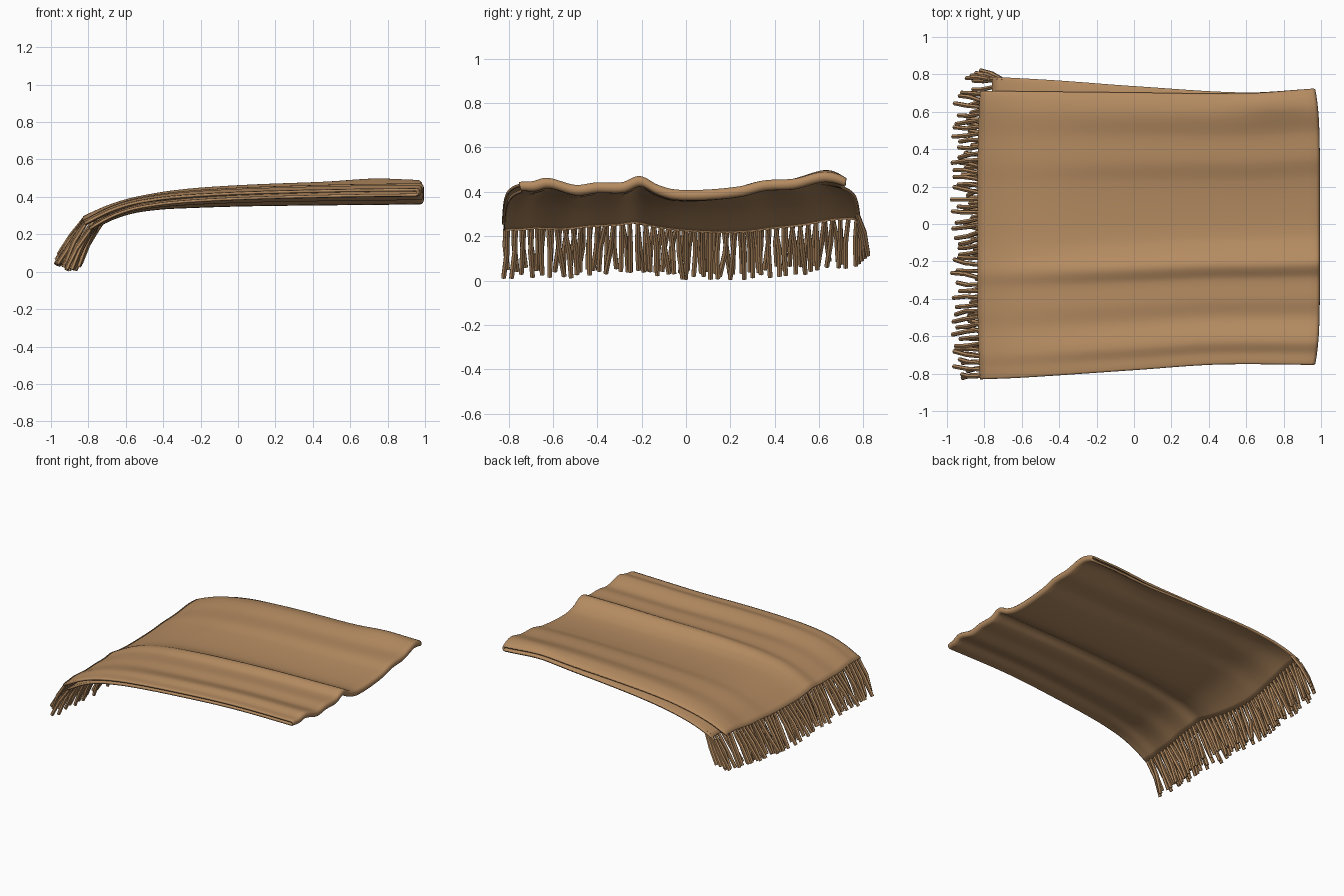
import bpy, bmesh, math, random
from mathutils import Vector

if "Cube" in bpy.data.objects:
    bpy.data.objects.remove(bpy.data.objects["Cube"])

random.seed(4)
tan = bpy.data.materials.new("tan wool")
tan.diffuse_color = (0.46, 0.26, 0.12, 1)
tan.use_nodes = True
tan.node_tree.nodes["Principled BSDF"].inputs["Base Color"].default_value = tan.diffuse_color


def curve(pts, t):
    """Smooth interpolation through (position, value) points."""
    if t <= pts[0][0]:
        return pts[0][1]
    if t >= pts[-1][0]:
        return pts[-1][1]
    i = max(k for k in range(len(pts) - 1) if pts[k][0] <= t)
    slope = lambda k: ((pts[min(k + 1, len(pts) - 1)][1] - pts[max(k - 1, 0)][1]) /
                       (pts[min(k + 1, len(pts) - 1)][0] - pts[max(k - 1, 0)][0]))
    (x0, v0), (x1, v1) = pts[i], pts[i + 1]
    h = x1 - x0
    s = (t - x0) / h
    return ((2*s**3 - 3*s**2 + 1) * v0 + (s**3 - 2*s**2 + s) * h * slope(i)
            + (3*s**2 - 2*s**3) * v1 + (s**3 - s**2) * h * slope(i + 1))


# Drape along x, ripples across y, and the outlines of both long edges
DRAPE = [(-.87, .22), (-.8, .255), (-.7, .305), (-.6, .34), (-.5, .361),
         (-.35, .379), (0, .397), (.5, .408), (1, .414)]
RIPPLE = [(-.76, .018), (-.7, .012), (-.63, .026), (-.5, -.006), (-.4, .005), (-.28, .006),
          (-.2, .034), (-.12, -.004), (-.04, -.026), (.1, -.028), (.27, -.012),
          (.38, .014), (.52, .022), (.62, .046), (.67, .05), (.76, .035)]
FADE = [(-.85, .3), (-.5, .5), (-.2, .75), (.6, 1), (1, 1)]
FRONT = [(-.85, -.83), (-.6, -.82), (0, -.78), (.45, -.75), (1, -.752)]
BACK_TOP = [(-.85, .71), (0, .70), (.6, .695), (.95, .72)]
BACK_LOW = [(-.85, .79), (-.65, .78), (-.4, .765), (0, .735), (.6, .70), (.95, .72)]
GAP = .017


def cloth(x, u, side):
    """Point on the folded cloth. u runs -1..1 across, side is -1 (lower) to 1 (upper)."""
    f = (side + 1) / 2
    back = curve(BACK_TOP, x) * f + curve(BACK_LOW, x) * (1 - f)
    front = curve(FRONT, x) + .008 * (1 - f)
    y = front + (back - front) * (u + 1) / 2
    z = curve(DRAPE, x) + curve(RIPPLE, u * .76) * curve(FADE, x)
    z += .018 * math.exp(-((x - .72) / .2)**2 - ((y - .66) / .07)**2)
    z -= .008 * abs(u)**30
    # the left end sags on the lower layer and lifts toward the back
    left = max(0, min(1, (-.5 - x) / .3))
    z += left * left * (.025 * max(0, u)**4 - .014 * (1 - f))
    return Vector((x, y, z + side * GAP * (1 - .2 * abs(u)**16)))


def right_end(u):
    return .985 - .025 * abs(u)**6


def left_end(u, side):
    if side > 0:
        return -.835 + .015 * abs(u)**3
    return -.775 - .02 * math.sin(u * 5)


# Blanket: one sheet that runs along the bottom, folds at the right, returns on top
NU, NX, NF = 120, 50, 6
bm = bmesh.new()
grid = []
for j in range(NU + 1):
    u = math.sin((-1 + 2 * j / NU) * math.pi / 2) * .25 + (-1 + 2 * j / NU) * .75
    row = []
    for i in range(NX + 1):
        a = left_end(u, -1)
        row.append(cloth(a + (right_end(u) - .012 - a) * i / NX, u, -1))
    for k in range(1, NF):
        t = -math.pi / 2 + math.pi * k / NF
        row.append(cloth(right_end(u) - .012 + .014 * math.cos(t), u, math.sin(t)))
    for i in range(NX, -1, -1):
        a = left_end(u, 1)
        row.append(cloth(a + (right_end(u) - .012 - a) * i / NX, u, 1))
    grid.append([bm.verts.new(p) for p in row])
for r0, r1 in zip(grid, grid[1:]):
    for k in range(len(r0) - 1):
        bm.faces.new((r0[k], r0[k + 1], r1[k + 1], r1[k]))
bmesh.ops.recalc_face_normals(bm, faces=bm.faces)


def finish(bm, name):
    me = bpy.data.meshes.new(name)
    bm.to_mesh(me)
    bm.free()
    ob = bpy.data.objects.new(name, me)
    bpy.context.collection.objects.link(ob)
    me.materials.append(tan)
    bpy.ops.object.select_all(action='DESELECT')
    ob.select_set(True)
    bpy.context.view_layer.objects.active = ob
    bpy.ops.object.shade_smooth_by_angle(angle=math.radians(45))
    return ob


blanket = finish(bm, "folded_blanket")
mod = blanket.modifiers.new("thickness", 'SOLIDIFY')
mod.thickness = .014
mod.offset = 0


def strand(bm, pts, radii, sides=6):
    """Tapered tube hanging through the given points."""
    d = (pts[-1] - pts[0]).normalized()
    a = d.cross(Vector((0, 1, 0))).normalized()
    b = d.cross(a)
    rings = [[bm.verts.new(p + r * (math.cos(t) * a + math.sin(t) * b))
              for t in (2 * math.pi * k / sides for k in range(sides))]
             for p, r in zip(pts, radii)]
    for q, s in zip(rings, rings[1:]):
        for k in range(sides):
            bm.faces.new((q[k], q[(k + 1) % sides], s[(k + 1) % sides], s[k]))
    bm.faces.new(rings[0])
    bm.faces.new(rings[-1])


RADII = [.011, .013, .012]

# Fringe: one row of strands on each layer's left end
for side, name, count in ((1, "upper_fringe", 44), (-1, "lower_fringe", 44)):
    bm = bmesh.new()
    for n in range(count):
        u = -.98 + 1.96 * n / (count - 1)
        top = cloth(left_end(u, side), u, side) + Vector((.006, 0, -.003))
        lean = .02 * math.sin(n * .45 + side) + random.uniform(-.015, .015)
        reach = random.uniform(.085, .135) + (.015 if side > 0 else 0)
        drop = random.uniform(.195, .22)
        end = Vector((top.x - reach, top.y + lean, max(.008, top.z - drop)))
        end.x = max(end.x, -.99)
        mid = top.lerp(end, .5) + Vector((random.uniform(-.012, .004),
                                          random.uniform(-.008, .008), .004))
        strand(bm, [top, mid, end], RADII)
    bmesh.ops.recalc_face_normals(bm, faces=bm.faces)
    finish(bm, name)

# Loose corner strands at the back of the lower layer
bm = bmesh.new()
for k in range(4):
    top = cloth(-.70 - .025 * k, .985, -1)
    end = top + Vector((-.12, .05 - .015 * k, -.19))
    strand(bm, [top, top.lerp(end, .5) + Vector((0, .008, .006)), end], RADII)
bmesh.ops.recalc_face_normals(bm, faces=bm.faces)
finish(bm, "corner_strands")
